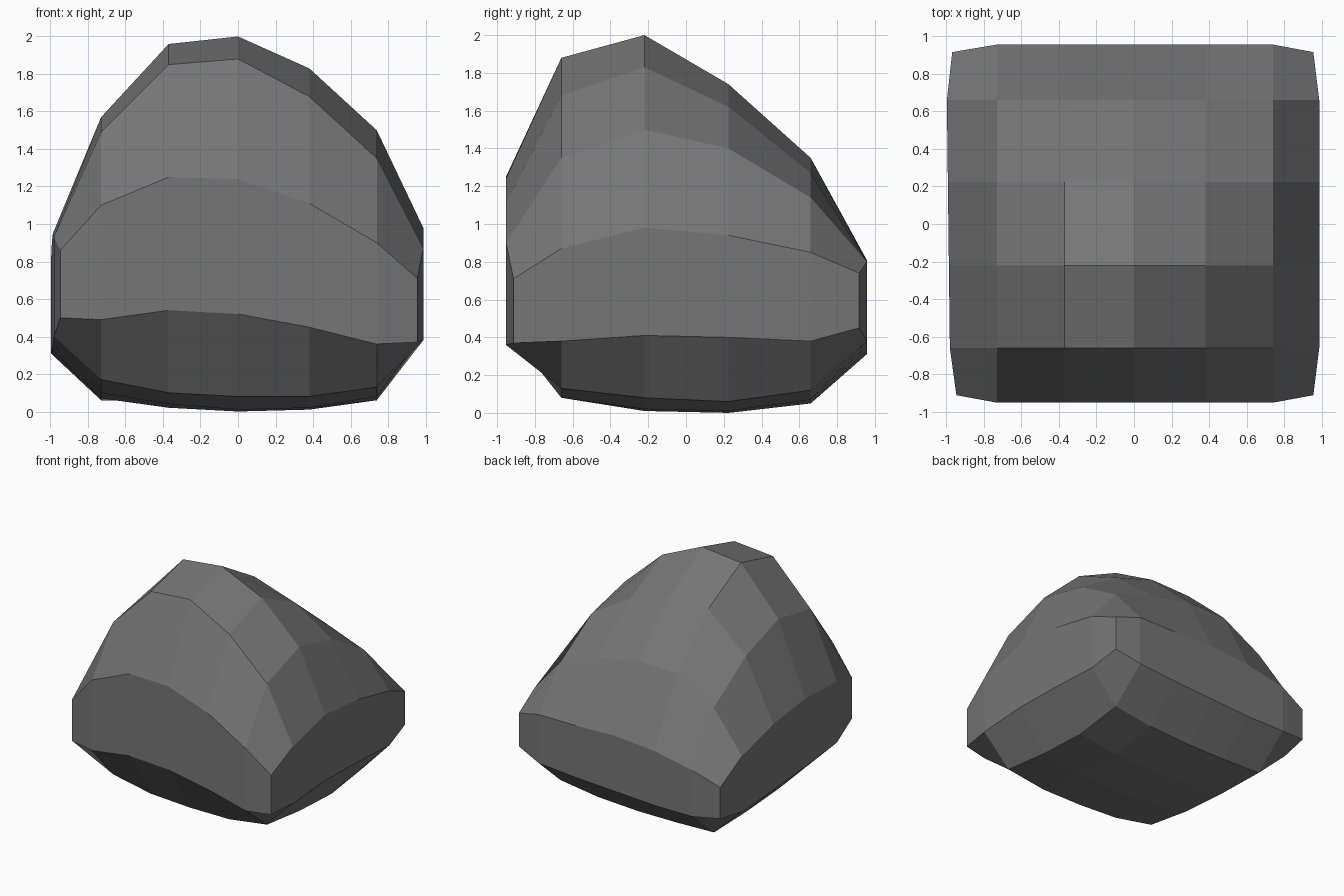
import bpy
import bmesh

if "Cube" in bpy.data.objects:
    bpy.data.objects.remove(bpy.data.objects["Cube"])

# Grid stations of the boulder (inner lines are straight, outer ones bulge)
XS = [-0.99, -0.73, -0.37, 0.0, 0.38, 0.74, 0.988]
YS = [-0.953, -0.66, -0.22, 0.225, 0.66, 0.957]

# Height of the upper and lower shells, one row per y station
TOP = [
    [0.86, 1.10, 1.25, 1.24, 1.11, 0.90, 0.71],
    [0.93, 1.49, 1.85, 1.88, 1.68, 1.35, 0.87],
    [0.95, 1.57, 1.96, 2.00, 1.83, 1.50, 0.98],
    [0.90, 1.42, 1.73, 1.74, 1.62, 1.40, 0.94],
    [0.79, 1.14, 1.34, 1.35, 1.27, 1.14, 0.85],
    [0.61, 0.71, 0.78, 0.81, 0.80, 0.80, 0.74],
]
BOTTOM = [
    [0.50, 0.49, 0.54, 0.52, 0.45, 0.36, 0.37],
    [0.40, 0.17, 0.10, 0.08, 0.08, 0.13, 0.38],
    [0.36, 0.10, 0.04, 0.01, 0.02, 0.08, 0.41],
    [0.33, 0.07, 0.02, 0.00, 0.01, 0.06, 0.40],
    [0.31, 0.06, 0.05, 0.05, 0.07, 0.12, 0.38],
    [0.34, 0.31, 0.31, 0.33, 0.35, 0.38, 0.45],
]
NX, NY = len(XS), len(YS)


def station(i, j):
    """Plan position, with the four corners pulled in and the left side leaning."""
    x, y = XS[i], YS[j]
    side, end = i in (0, NX - 1), j in (0, NY - 1)
    if i == 0:
        x -= 0.012 * y
    if side and end:
        x *= 0.968
        y *= 0.958
    return x, y


# Boulder: two height shells joined by a wall band
bm = bmesh.new()


def shell(heights):
    return [[bm.verts.new((*station(i, j), heights[j][i])) for i in range(NX)]
            for j in range(NY)]


top, bottom = shell(TOP), shell(BOTTOM)
for j in range(NY - 1):
    for i in range(NX - 1):
        for grid in (top, bottom):
            bm.faces.new((grid[j][i], grid[j][i + 1], grid[j + 1][i + 1], grid[j + 1][i]))

rim = ([(i, 0) for i in range(NX - 1)] + [(NX - 1, j) for j in range(NY - 1)]
       + [(i, NY - 1) for i in range(NX - 1, 0, -1)] + [(0, j) for j in range(NY - 1, 0, -1)])
for (i, j), (k, l) in zip(rim, rim[1:] + rim[:1]):
    bm.faces.new((bottom[j][i], bottom[l][k], top[l][k], top[j][i]))

bmesh.ops.recalc_face_normals(bm, faces=bm.faces)
mesh = bpy.data.meshes.new("boulder")
bm.to_mesh(mesh)
bm.free()

# Plain grey stone
stone = bpy.data.materials.new("grey_stone")
stone.diffuse_color = (0.18, 0.18, 0.18, 1)
stone.use_nodes = True
stone.node_tree.nodes["Principled BSDF"].inputs["Base Color"].default_value = stone.diffuse_color
mesh.materials.append(stone)
boulder = bpy.data.objects.new("boulder", mesh)
bpy.context.collection.objects.link(boulder)
